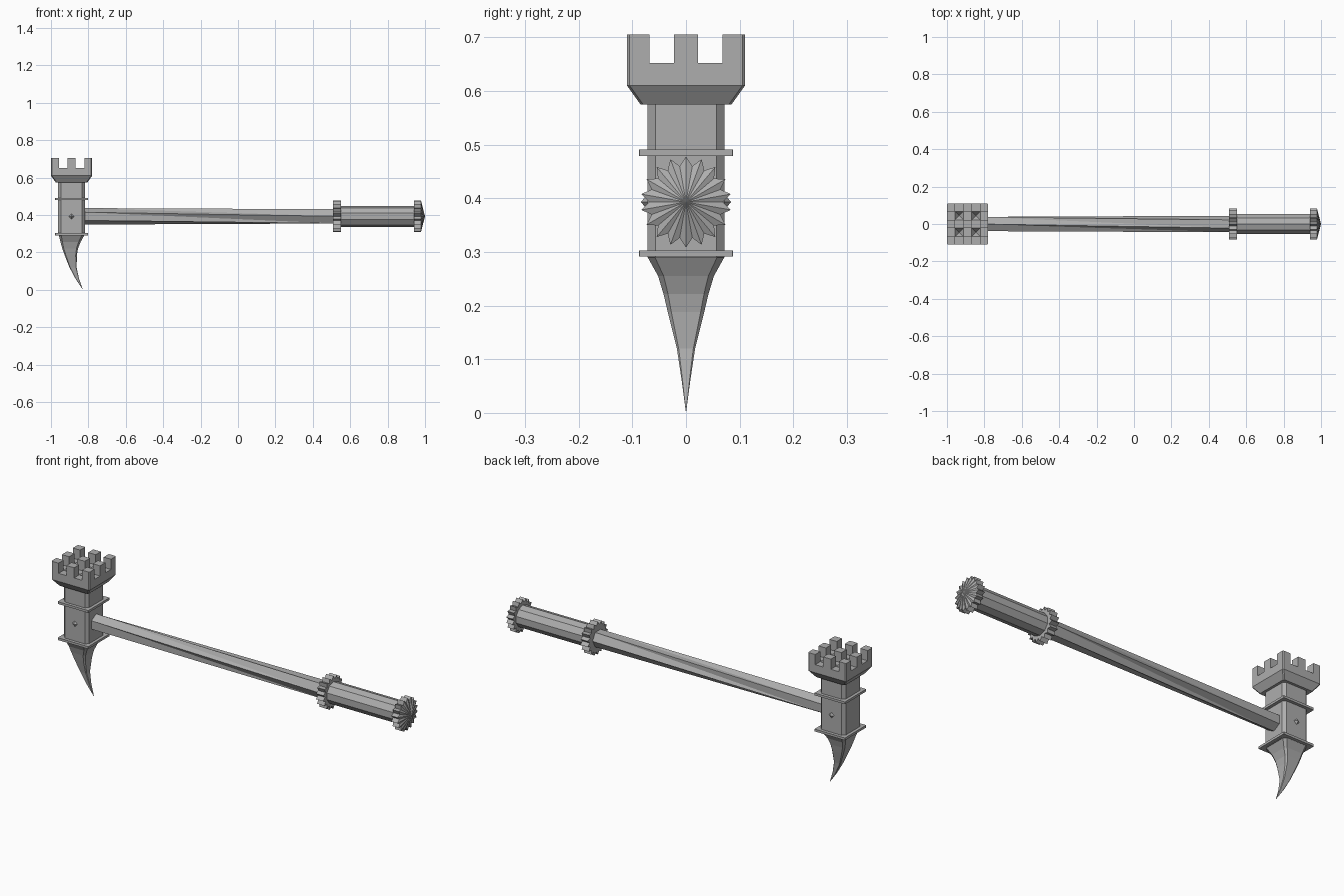
import bpy, bmesh
from math import sin, cos, pi, radians
from mathutils import Vector

if "Cube" in bpy.data.objects:
    bpy.data.objects.remove(bpy.data.objects["Cube"])

steel = bpy.data.materials.new("grey steel")
steel.use_nodes = True
GREY = (0.42, 0.42, 0.42, 1)
steel.diffuse_color = GREY
steel.node_tree.nodes["Principled BSDF"].inputs["Base Color"].default_value = GREY

HEAD_X = -0.89
AXIS_Z = 0.393


def finish(name, bm):
    bmesh.ops.recalc_face_normals(bm, faces=bm.faces)
    mesh = bpy.data.meshes.new(name)
    bm.to_mesh(mesh)
    bm.free()
    mesh.materials.append(steel)
    obj = bpy.data.objects.new(name, mesh)
    bpy.context.collection.objects.link(obj)
    return obj


def loft(rings, tip=None):
    """Skin equal rings of points, capped at the start and closed to a tip or cap."""
    bm = bmesh.new()
    rows = [[bm.verts.new(p) for p in ring] for ring in rings]
    n = len(rows[0])
    for a, b in zip(rows, rows[1:]):
        for i in range(n):
            j = (i + 1) % n
            bm.faces.new((a[i], a[j], b[j], b[i]))
    bm.faces.new(rows[0])
    if tip:
        apex = bm.verts.new(tip)
        for i in range(n):
            bm.faces.new((rows[-1][i], rows[-1][(i + 1) % n], apex))
    else:
        bm.faces.new(rows[-1])
    return bm


def tower_ring(z, hx, hy=None, chamfer=0.005, cx=HEAD_X):
    """Rectangle with cut corners, lying flat at height z."""
    hy = hy or hx
    kx, ky = hx - chamfer, hy - chamfer
    pts = [(hx, -ky), (hx, ky), (kx, hy), (-kx, hy),
           (-hx, ky), (-hx, -ky), (-kx, -hy), (kx, -hy)]
    return [Vector((cx + x, y, z)) for x, y in pts]


def axle_ring(x, radii, count, turn=0):
    """Ring around the handle axis, cycling through the radii."""
    ring = []
    for i in range(count):
        a = turn + 2 * pi * i / count
        r = radii[i % len(radii)]
        ring.append(Vector((x, r * sin(a), AXIS_Z + r * cos(a))))
    return ring


# Tower body and its two collars
finish("tower_body", loft([tower_ring(z, 0.072, chamfer=0.015) for z in (0.29, 0.58)]))
for name, z in (("lower_collar", 0.291), ("upper_collar", 0.479)):
    finish(name, loft([tower_ring(h, 0.088, chamfer=0.001) for h in (z, z + 0.012)]))

# Crown with nine merlons and pits where the grooves cross
crown = loft([tower_ring(0.575, 0.085), tower_ring(0.61, 0.11), tower_ring(0.652, 0.11)])
INNER, OUTER = 0.022, 0.068
for axis in (0, 1):
    for d in (-OUTER, -INNER, INNER, OUTER):
        normal, point = Vector((0, 0, 0)), Vector((HEAD_X, 0, 0))
        normal[axis] = 1
        point[axis] += d
        bmesh.ops.bisect_plane(crown, geom=crown.verts[:] + crown.edges[:] + crown.faces[:],
                               plane_co=point, plane_no=normal)
crown.normal_update()
merlons, pits = [], []
for f in crown.faces:
    c = f.calc_center_median()
    if c.z > 0.651:
        grooves = [INNER < abs(d) < OUTER for d in (c.x - HEAD_X, c.y)]
        if all(grooves):
            pits.append(f)
        elif not any(grooves):
            merlons.append(f)
for v in bmesh.ops.poke(crown, faces=pits)["verts"]:
    v.co.z -= 0.03
for f in bmesh.ops.extrude_discrete_faces(crown, faces=merlons)["faces"]:
    for v in f.verts:
        v.co.z = 0.705
finish("crown", crown)

# Curved spike: height, left edge, right edge, half depth
spike = [(0.291, -0.958, -0.822, 0.072), (0.255, -0.949, -0.842, 0.052),
         (0.222, -0.940, -0.855, 0.042), (0.188, -0.928, -0.861, 0.034),
         (0.12, -0.901, -0.863, 0.017), (0.06, -0.869, -0.850, 0.008)]
rings = [tower_ring(z, (b - a) / 2, d, min(d, (b - a) / 2) * 0.2, (a + b) / 2)
         for z, a, b, d in spike]
finish("spike", loft(rings, Vector((-0.829, 0, 0))))

# Small pyramid studs on the front and back of the tower
for name, side in (("front_stud", -1), ("back_stud", 1)):
    base = [Vector((HEAD_X + 0.016 * cos(k * pi / 2), side * 0.071,
                    AXIS_Z + 0.016 * sin(k * pi / 2))) for k in range(4)]
    finish(name, loft([base], Vector((HEAD_X, side * 0.084, AXIS_Z))))

# Twisted shaft
shaft = loft([axle_ring(-0.825, [0.044], 6), axle_ring(0.53, [0.044], 6, radians(-90))])
bmesh.ops.triangulate(shaft, faces=shaft.faces[:])
finish("shaft", shaft)

# Grip with toothed guard and pommel
finish("grip", loft([axle_ring(x, [0.056], 10) for x in (0.53, 0.96)]))
TEETH = [0.085, 0.068]
finish("guard", loft([axle_ring(x, TEETH, 36) for x in (0.508, 0.55)]))
finish("pommel", loft([axle_ring(x, TEETH, 36) for x in (0.942, 0.978)],
                      Vector((1.0, 0, AXIS_Z))))
